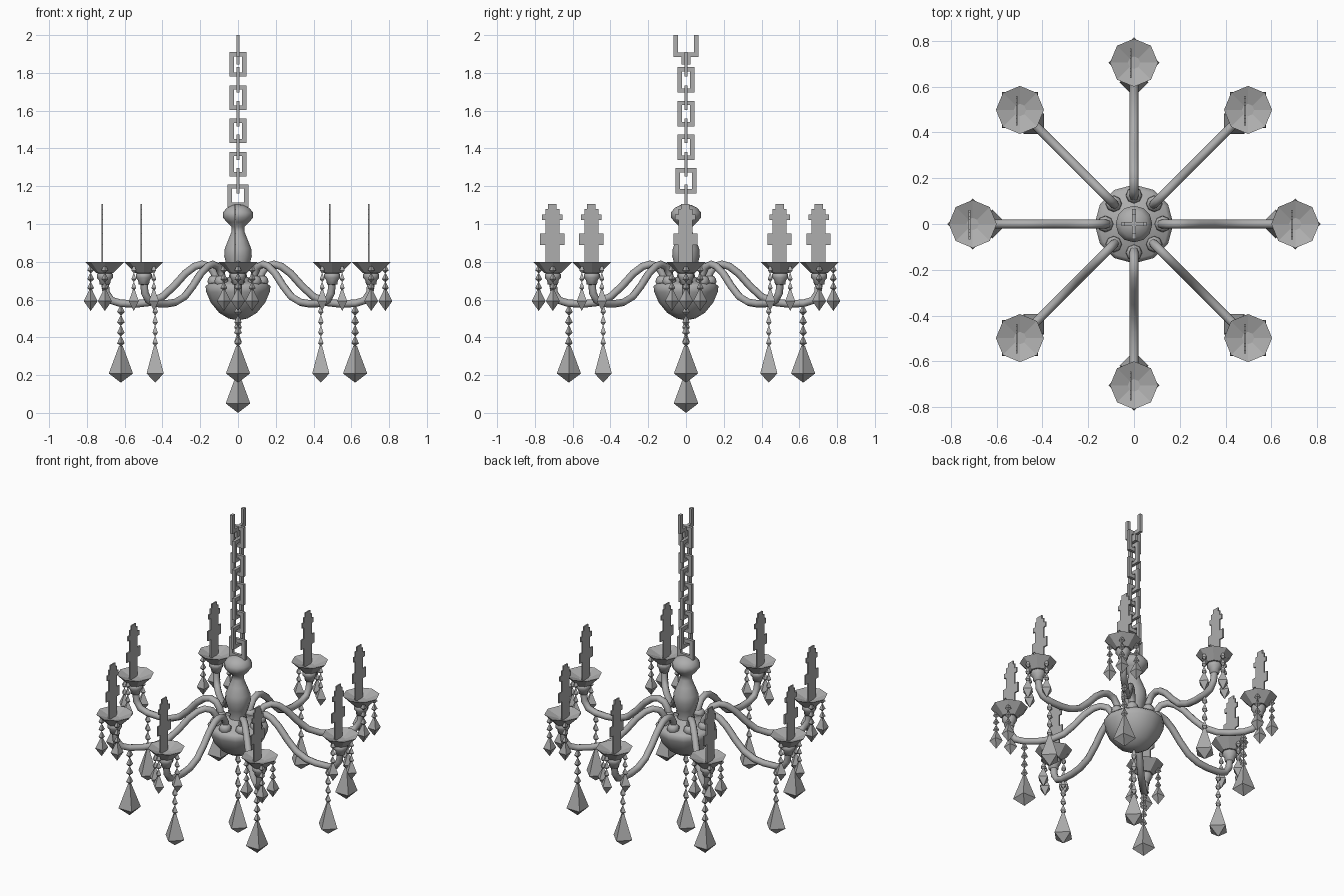
import bpy, bmesh, math
from mathutils import Matrix, Vector

if "Cube" in bpy.data.objects:
    bpy.data.objects.remove(bpy.data.objects["Cube"], do_unlink=True)

grey = bpy.data.materials.new("plain grey")
grey.use_nodes = True
tone = (0.42, 0.42, 0.42, 1)
grey.diffuse_color = tone
grey.node_tree.nodes["Principled BSDF"].inputs["Base Color"].default_value = tone


def place(name, mesh, turn=0.0, loc=(0, 0, 0)):
    ob = bpy.data.objects.new(name, mesh)
    ob.rotation_euler.z = turn
    ob.location = loc
    bpy.context.collection.objects.link(ob)
    return ob


def finish(bm, name, smooth=False):
    bmesh.ops.recalc_face_normals(bm, faces=bm.faces)
    for f in bm.faces:
        f.smooth = smooth
    mesh = bpy.data.meshes.new(name)
    bm.to_mesh(mesh)
    bm.free()
    mesh.materials.append(grey)
    return mesh


def lathe(bm, profile, sides, x=0, y=0):
    """Turn (radius, height) points around a vertical axis at x, y."""
    rings = []
    for r, z in profile:
        if r == 0:
            rings.append([bm.verts.new((x, y, z))] * sides)
        else:
            rings.append([bm.verts.new((x + r * math.cos(math.tau * i / sides),
                                        y + r * math.sin(math.tau * i / sides), z))
                          for i in range(sides)])
    for a, b in zip(rings, rings[1:]):
        for i in range(sides):
            j = (i + 1) % sides
            corners = list(dict.fromkeys((a[i], a[j], b[j], b[i])))
            if len(corners) > 2:
                bm.faces.new(corners)


def box(bm, centre, size):
    bmesh.ops.create_cube(bm, size=1, matrix=Matrix.Translation(centre)
                          @ Matrix.Diagonal((*size, 1)))


def gem(bm, x, y, top, bottom, r, waist=0.25):
    """Four-sided pointed drop, widest near the bottom."""
    mid = bottom + (top - bottom) * waist
    lathe(bm, [(0, top), (r * 0.15, top), (r, mid), (0, bottom)], 4, x, y)


def bead_string(bm, x, y, top, bottom, count, r):
    step = (top - bottom) / count
    for i in range(count):
        z = top - i * step
        gem(bm, x, y, z, z - step, r, 0.35)


# Central bowl and turned stem
bm = bmesh.new()
lathe(bm, [(0, .49), (.05, .5), (.1, .53), (.145, .585), (.168, .64), (.172, .67),
           (.155, .685), (.09, .70), (.05, .72)], 12)
place("bowl", finish(bm, "bowl", True))
bm = bmesh.new()
lathe(bm, [(.05, .70), (.045, .74), (.06, .78), (.073, .83), (.07, .87), (.05, .92),
           (.034, .96), (.034, .985), (.06, 1.01), (.08, 1.035), (.08, 1.06),
           (.06, 1.085), (.03, 1.1), (0, 1.105)], 12)
place("stem", finish(bm, "stem", True))

# Central hanging drop
bm = bmesh.new()
bead_string(bm, 0, 0, .5, .2, 4, .02)
gem(bm, 0, 0, .2, 0, .065)
place("centre_drop", finish(bm, "centre_drop"))

# Suspension chain of square links, alternating direction
BAR = .023


def link(bm, top, bottom, width, along_y, closed=True):
    def bar(u, z, w, h):
        if along_y:
            box(bm, (0, u, z), (.018, w, h))
        else:
            box(bm, (u, 0, z), (w, .018, h))
    for s in (-1, 1):
        bar(s * (width - BAR) / 2, (top + bottom) / 2, BAR, top - bottom)
    bar(0, bottom + BAR / 2, width - 2 * BAR, BAR)
    if closed:
        bar(0, top - BAR / 2, width - 2 * BAR, BAR)


bm = bmesh.new()
for i in range(4):
    link(bm, 1.91 - i * .176, 1.78 - i * .176, .088, False)
    link(bm, 1.83 - i * .178, 1.695 - i * .178, .088 if i < 3 else .11, True)
link(bm, 1.21, 1.09, .11, False)
link(bm, 2.0, 1.885, .13, True, closed=False)
link(bm, 1.90, 1.845, .046, True)
place("chain", finish(bm, "chain"))

# Curved arm, drawn as (radius, height) points
path = [(.115, .69), (.125, .74), (.15, .775), (.19, .787), (.23, .775), (.28, .737),
        (.34, .67), (.40, .615), (.47, .585), (.54, .577), (.62, .58), (.67, .595),
        (.698, .635), (.705, .70)]
curve = bpy.data.curves.new("arm_path", 'CURVE')
curve.dimensions = '3D'
curve.bevel_depth = .02
curve.bevel_resolution = 2
curve.use_fill_caps = True
spline = curve.splines.new('POLY')
spline.points.add(len(path) - 1)
for p, (r, z) in zip(spline.points, path):
    p.co = (r, 0, z, 1)
helper = bpy.data.objects.new("arm_path", curve)
bpy.context.collection.objects.link(helper)
deps = bpy.context.evaluated_depsgraph_get()
arm = bpy.data.meshes.new_from_object(helper.evaluated_get(deps))
bpy.data.objects.remove(helper, do_unlink=True)
arm.materials.clear()
arm.materials.append(grey)
for poly in arm.polygons:
    poly.use_smooth = True

# Round collar where the arm enters the bowl
bm = bmesh.new()
lathe(bm, [(0, .665), (.025, .67), (.036, .692), (.034, .71), (.022, .725), (0, .725)],
      8, .125)
collar = finish(bm, "arm_collar", True)

# Dish and socket at the arm tip
REACH = .705
bm = bmesh.new()
lathe(bm, [(0, .735), (.045, .74), (.105, .80), (.027, .772), (0, .772)], 8, REACH)
dish = finish(bm, "dish")
bm = bmesh.new()
lathe(bm, [(0, .675), (.028, .68), (.03, .70), (.042, .715), (.042, .735), (.03, .745)],
      8, REACH)
socket = finish(bm, "socket", True)

# Large drop below the arm
bm = bmesh.new()
bead_string(bm, .62, 0, .57, .35, 4, .02)
gem(bm, .62, 0, .355, .16, .064)
arm_drop = finish(bm, "arm_drop")

# Three small drops below the outer rim of the dish
bm = bmesh.new()
for dx, dy in ((.075, 0), (0, .075), (0, -.075)):
    bead_string(bm, REACH + dx, dy, .785, .645, 3, .018)
    gem(bm, REACH + dx, dy, .655, .54, .037, .45)
dish_drops = finish(bm, "dish_drops")

# Thin flat candle with stepped wax edges
bm = bmesh.new()
steps = [(.77, .89, .074), (.89, .95, .128), (.95, 1.02, .074),
         (1.02, 1.05, .108), (1.05, 1.08, .074), (1.08, 1.105, .045)]
for low, high, width in steps:
    box(bm, (-.014, -.003, (low + high) / 2), (.008, width, high - low))
candle = finish(bm, "candle")

# Eight arms around the stem; every candle faces the same way
for i in range(8):
    turn = i * math.tau / 8
    for mesh in (arm, collar, dish, socket, arm_drop, dish_drops):
        name = "arm" if mesh is arm else mesh.name
        place(f"{name}_{i + 1}", mesh, turn)
    tip = Matrix.Rotation(turn, 3, 'Z') @ Vector((REACH, 0, 0))
    place(f"candle_{i + 1}", candle, 0, tip)
